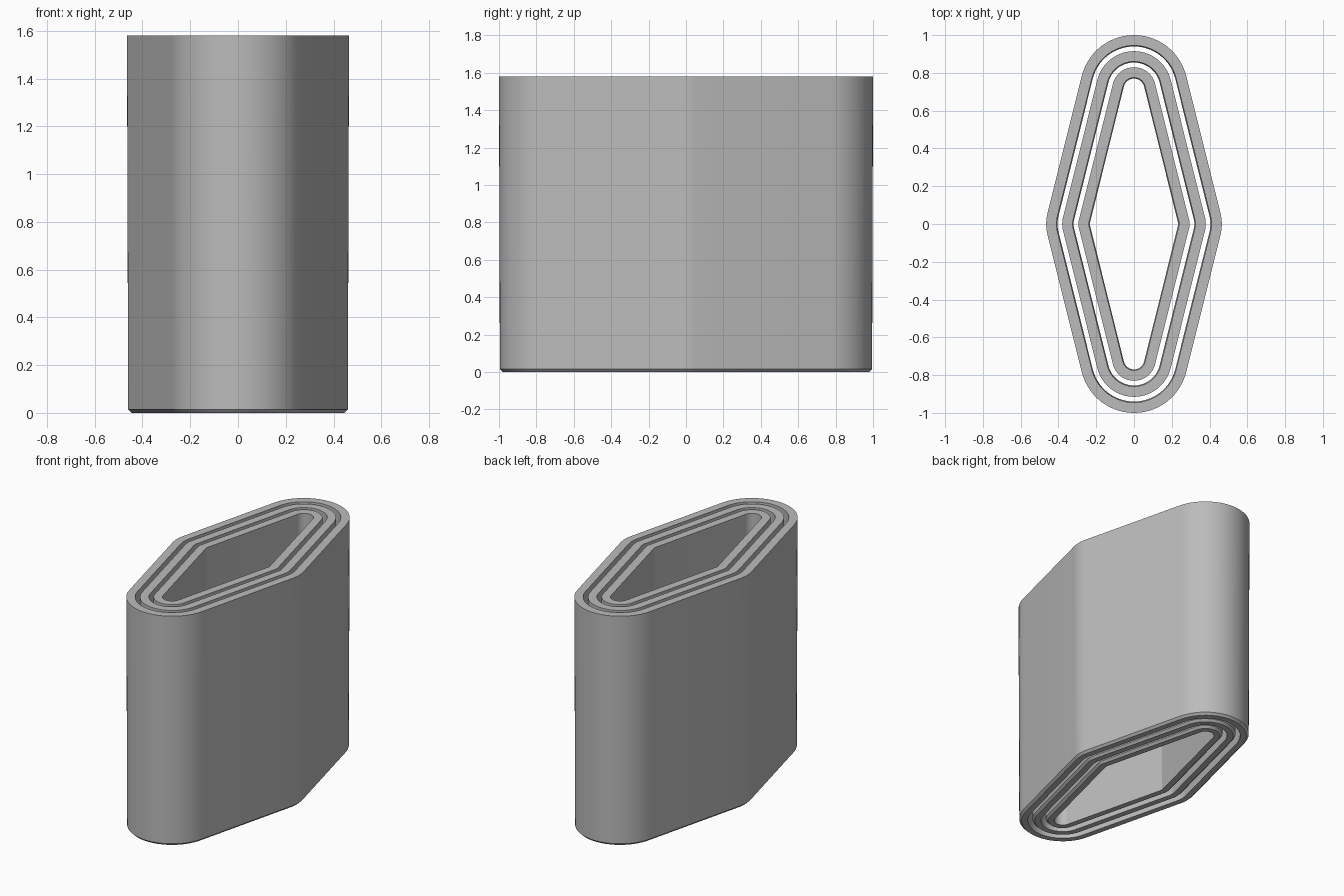
import bpy, bmesh
from math import acos, atan2, hypot, pi, cos, sin

cube = bpy.data.objects.get("Cube")
if cube:
    bpy.data.objects.remove(cube, do_unlink=True)

HEIGHT, WALL, PITCH, LEAN, CHAMFER = 1.58, 0.055, 0.085, 0.005, 0.015
TIP_Y, TIP_R = 0.715, 0.285      # round ends
SIDE_X, SIDE_R = 0.23, 0.235     # soft side corners

grey = bpy.data.materials.new("grey plastic")
grey.use_nodes = True
colour = (0.5, 0.5, 0.5, 1)
grey.diffuse_color = colour
grey.node_tree.nodes["Principled BSDF"].inputs["Base Color"].default_value = colour

# direction in which the flat sides face
tilt = (acos((TIP_R - SIDE_R) / hypot(SIDE_X, TIP_Y)) - atan2(TIP_Y, SIDE_X))
tilt = abs(tilt)


def outline(inset):
    """Rounded diamond, moved inwards by inset."""
    arcs = [(SIDE_X, 0, SIDE_R, -tilt, tilt, 8),
            (0, TIP_Y, TIP_R, tilt, pi - tilt, 28),
            (-SIDE_X, 0, SIDE_R, pi - tilt, pi + tilt, 8),
            (0, -TIP_Y, TIP_R, pi + tilt, 2 * pi - tilt, 28)]
    points = []
    for cx, cy, radius, start, end, steps in arcs:
        for i in range(steps + 1):
            a = start + (end - start) * i / steps
            points.append((cx + (radius - inset) * cos(a), cy + (radius - inset) * sin(a)))
    return points


def sleeve(name, inset):
    """Open leaning tube with a chamfered foot."""
    section = [(inset, HEIGHT),
               (inset + LEAN, CHAMFER),
               (inset + LEAN + CHAMFER, 0),
               (inset + LEAN + WALL, 0),
               (inset + WALL, HEIGHT)]
    bm = bmesh.new()
    loops = [[bm.verts.new((x, y, z)) for x, y in outline(d)] for d, z in section]
    for a, b in zip(loops, loops[1:] + loops[:1]):
        for i in range(len(a)):
            j = (i + 1) % len(a)
            bm.faces.new((a[i], b[i], b[j], a[j]))
    bmesh.ops.recalc_face_normals(bm, faces=bm.faces)
    mesh = bpy.data.meshes.new(name)
    bm.to_mesh(mesh)
    bm.free()
    mesh.materials.append(grey)
    obj = bpy.data.objects.new(name, mesh)
    bpy.context.collection.objects.link(obj)
    bpy.ops.object.select_all(action="DESELECT")
    obj.select_set(True)
    bpy.context.view_layer.objects.active = obj
    bpy.ops.object.shade_smooth_by_angle(angle=pi / 6)


for k, name in enumerate(("outer_sleeve", "middle_sleeve", "inner_sleeve")):
    sleeve(name, k * PITCH)
